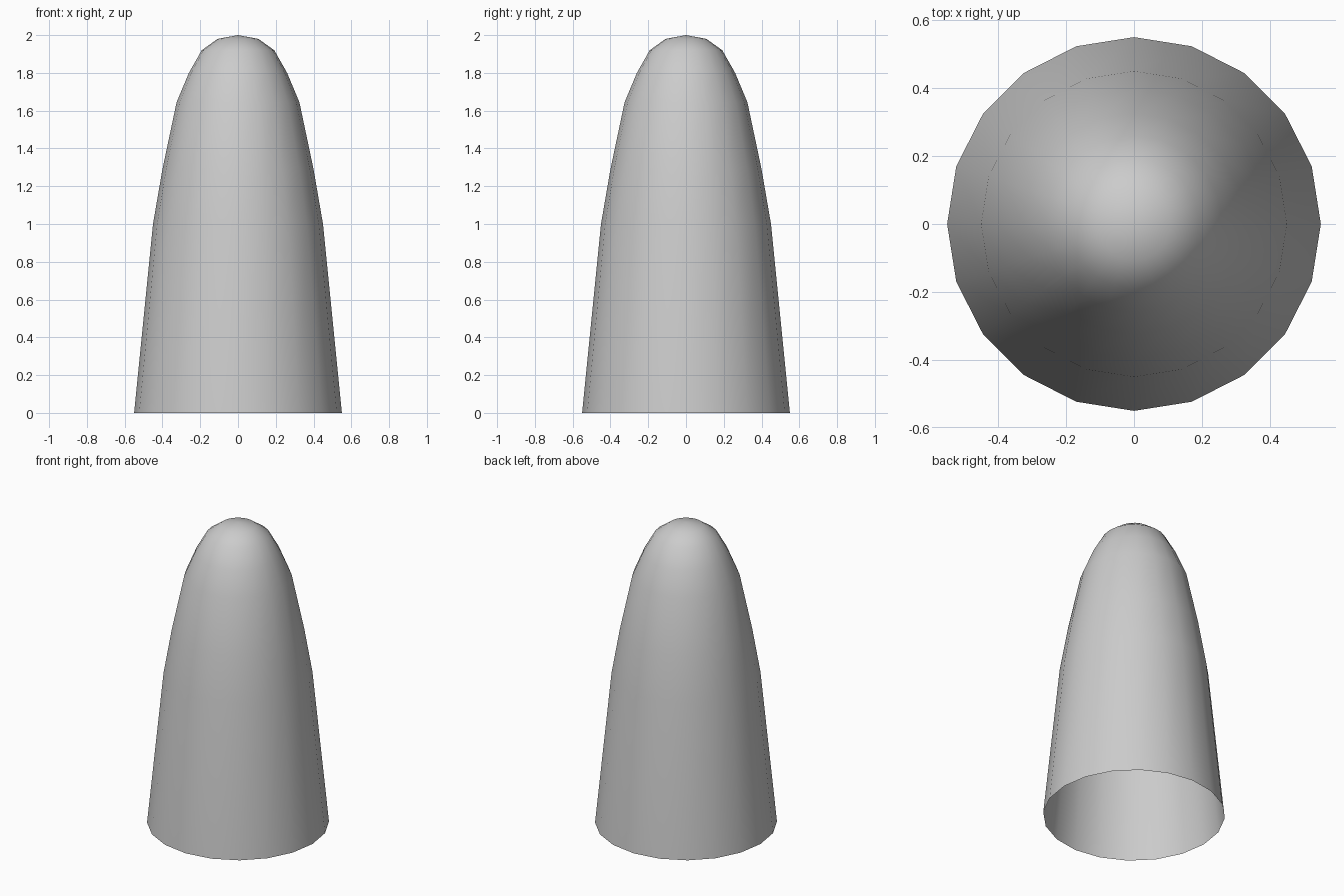
import bpy, bmesh
from math import cos, sin, tau

if "Cube" in bpy.data.objects:
    bpy.data.objects.remove(bpy.data.objects["Cube"])

SIDES = 20
# Radius and height of each ring, base to tip
PROFILE = [(0.55, 0.0), (0.45, 1.0), (0.40, 1.29), (0.325, 1.645),
           (0.26, 1.80), (0.192, 1.92), (0.108, 1.98)]

# Hollow rounded cone, open at the bottom
bm = bmesh.new()
rings = [[bm.verts.new((r * cos(tau * i / SIDES), r * sin(tau * i / SIDES), z))
          for i in range(SIDES)] for r, z in PROFILE]
tip = bm.verts.new((0, 0, 2.0))

for low, high in zip(rings, rings[1:]):
    for i in range(SIDES):
        j = (i + 1) % SIDES
        bm.faces.new((low[i], low[j], high[j], high[i]))

# Rounded tip
for i in range(SIDES):
    bm.faces.new((rings[-1][i], rings[-1][(i + 1) % SIDES], tip))

for f in bm.faces:
    f.smooth = True
mesh = bpy.data.meshes.new("rounded_cone")
bm.to_mesh(mesh)
bm.free()
bpy.context.collection.objects.link(bpy.data.objects.new("rounded_cone", mesh))
